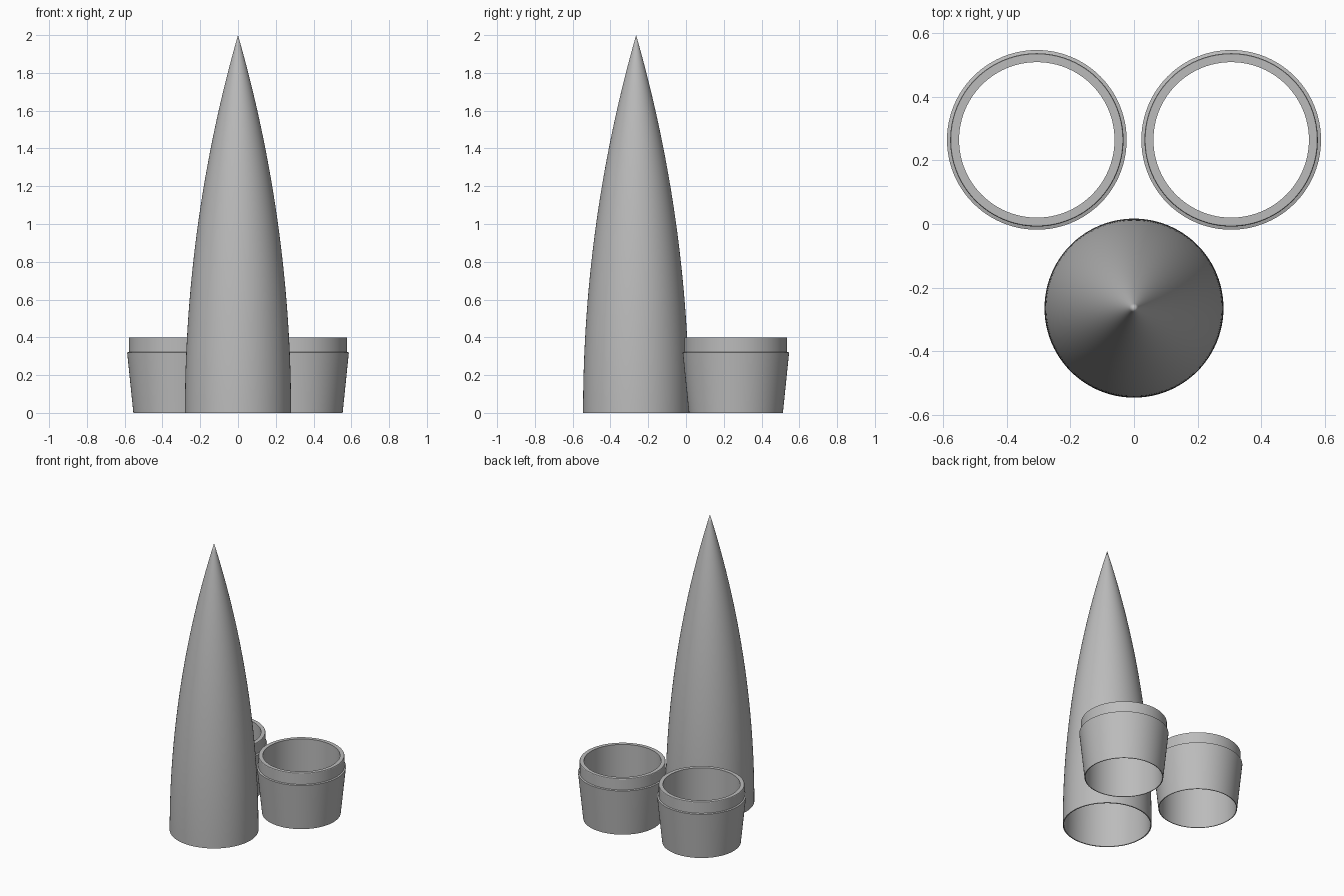
import bpy, bmesh, math

if "Cube" in bpy.data.objects:
    bpy.data.objects.remove(bpy.data.objects["Cube"])

grey = bpy.data.materials.new("plain_grey")
grey.diffuse_color = (0.5, 0.5, 0.5, 1.0)
grey.use_nodes = True
grey.node_tree.nodes["Principled BSDF"].inputs["Base Color"].default_value = grey.diffuse_color
SEGMENTS = 96


def lathe(name, profile, location):
    """Spin a closed (radius, height) profile around the z axis."""
    bm = bmesh.new()
    verts = [bm.verts.new((r, 0, z)) for r, z in profile]
    edges = [bm.edges.new((a, b)) for a, b in zip(verts, verts[1:])]
    bmesh.ops.spin(bm, geom=verts + edges, cent=(0, 0, 0), axis=(0, 0, 1),
                   angle=math.tau, steps=SEGMENTS, use_duplicate=False)
    bmesh.ops.remove_doubles(bm, verts=bm.verts, dist=1e-5)
    bmesh.ops.recalc_face_normals(bm, faces=bm.faces)
    mesh = bpy.data.meshes.new(name)
    bm.to_mesh(mesh)
    bm.free()
    mesh.materials.append(grey)
    obj = bpy.data.objects.new(name, mesh)
    obj.location = location
    bpy.context.collection.objects.link(obj)
    bpy.ops.object.select_all(action='DESELECT')
    obj.select_set(True)
    bpy.context.view_layer.objects.active = obj
    bpy.ops.object.shade_smooth_by_angle(angle=math.radians(30))
    return obj


def ogive(radius, height, steps=40):
    """Pointed arch curve, upright at the base and meeting the axis at the tip."""
    arc = (radius ** 2 + height ** 2) / (2 * radius)
    heights = [height * i / steps for i in range(steps)]
    return [(math.sqrt(arc ** 2 - z ** 2) + radius - arc, z)
            for z in heights] + [(0, height)]


# Hollow pointed shell, open at the base
shell = ogive(0.281, 2.0) + ogive(0.274, 1.95)[::-1]
lathe("nose_cone", shell + shell[:1], (0, -0.264, 0))

# Tapered open sleeves with a stepped collar on top
sleeve = [(0.244, 0), (0.249, 0), (0.282, 0.32), (0.272, 0.323),
          (0.272, 0.397), (0.270, 0.4), (0.244, 0.4), (0.244, 0)]
for side, x in (("left", -0.305), ("right", 0.305)):
    lathe(side + "_sleeve", sleeve, (x, 0.264, 0))
